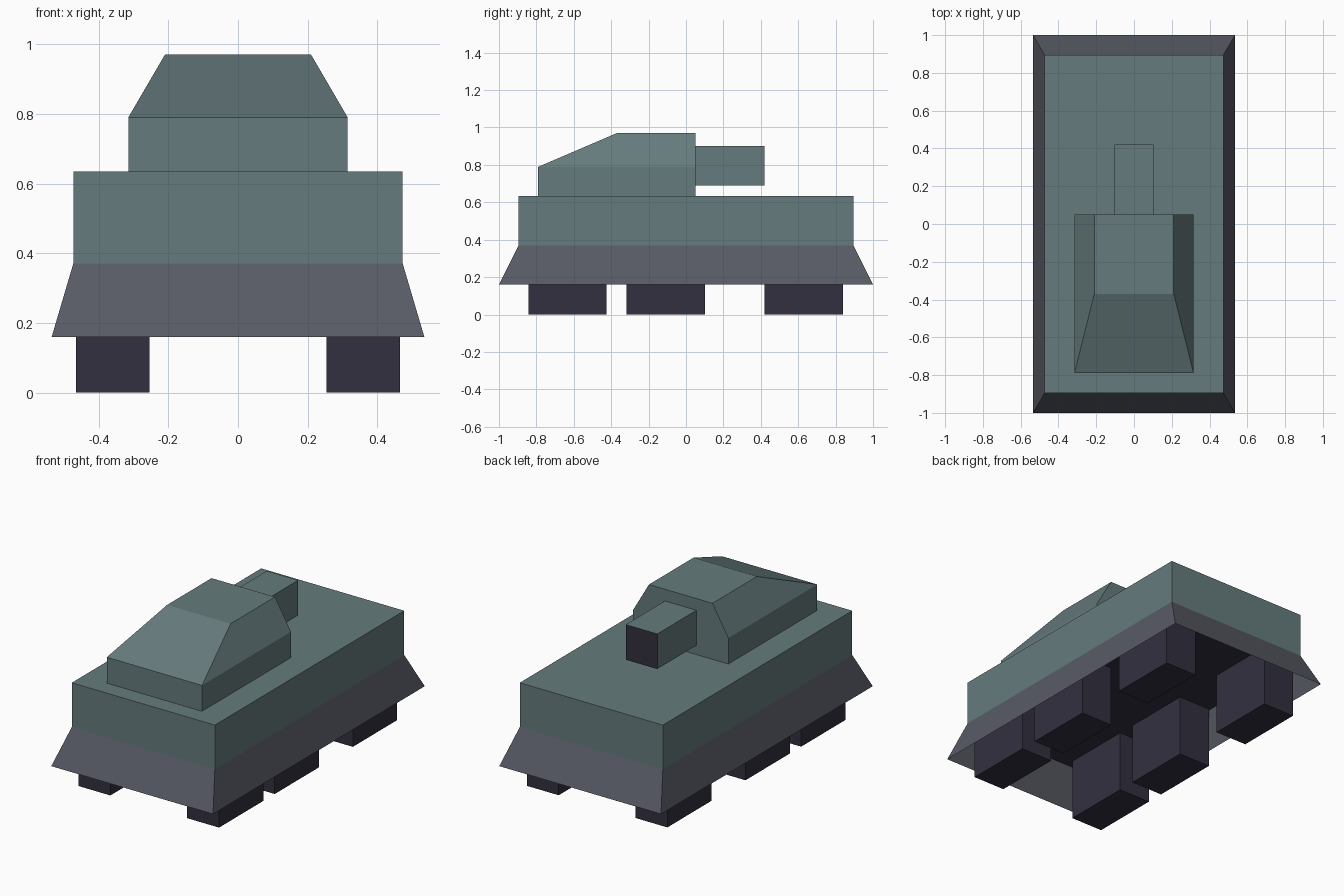
import bpy

if "Cube" in bpy.data.objects:
    bpy.data.objects.remove(bpy.data.objects["Cube"])


def srgb(code):
    vals = [int(code[i:i + 2], 16) / 255 for i in (0, 2, 4)]
    return [v / 12.92 if v <= 0.04045 else ((v + 0.055) / 1.055) ** 2.4 for v in vals] + [1.0]


def material(name, code):
    m = bpy.data.materials.new(name)
    m.diffuse_color = srgb(code)
    m.use_nodes = True
    m.node_tree.nodes["Principled BSDF"].inputs["Base Color"].default_value = m.diffuse_color
    return m


armour = material("green_grey_armour", "667B7D")
steel = material("grey_skirt", "585B65")
dark = material("dark_rubber", "32303F")


def loft(name, rings, mats, capped=True, dark_rule=None):
    """Stack rectangles (x_min, x_max, y_min, y_max, z) from bottom to top."""
    verts, faces = [], []
    for x0, x1, y0, y1, z in rings:
        verts += [(x0, y0, z), (x1, y0, z), (x1, y1, z), (x0, y1, z)]
    for r in range(len(rings) - 1):
        b = 4 * r
        faces += [(b + i, b + (i + 1) % 4, b + 4 + (i + 1) % 4, b + 4 + i) for i in range(4)]
    if capped:
        n = len(verts)
        faces += [(3, 2, 1, 0), (n - 4, n - 3, n - 2, n - 1)]
    mesh = bpy.data.meshes.new(name)
    mesh.from_pydata(verts, [], faces)
    mesh.update()
    for m in mats:
        mesh.materials.append(m)
    if dark_rule:
        for p in mesh.polygons:
            p.material_index = int(dark_rule(p.normal))
    obj = bpy.data.objects.new(name, mesh)
    bpy.context.collection.objects.link(obj)
    return obj


# Hull box with a dark belly
loft("hull", [(-0.473, 0.473, -0.895, 0.895, 0.37), (-0.473, 0.473, -0.895, 0.895, 0.635)],
     [armour, dark], dark_rule=lambda n: n.z < -0.5)

# Flared skirt, an open thin sheet around the wheels
loft("skirt", [(-0.535, 0.535, -1.0, 1.0, 0.16), (-0.473, 0.473, -0.895, 0.895, 0.37)],
     [steel], capped=False)

# Turret with sloped front and sides, upright back
loft("turret", [(-0.315, 0.315, -0.79, 0.05, 0.635),
                (-0.315, 0.315, -0.79, 0.05, 0.79),
                (-0.21, 0.21, -0.37, 0.05, 0.97)], [armour])

# Square gun barrel with a dark muzzle
loft("gun_barrel", [(-0.104, 0.104, 0.05, 0.42, 0.69), (-0.104, 0.104, 0.05, 0.42, 0.90)],
     [armour, dark], dark_rule=lambda n: n.y > 0.5)

# Three block wheels on each side
for side, x0 in (("left", -0.465), ("right", 0.254)):
    for place, y0 in (("front", -0.843), ("middle", -0.317), ("rear", 0.421)):
        loft(f"{place}_{side}_wheel",
             [(x0, x0 + 0.211, y0, y0 + 0.419, 0.0), (x0, x0 + 0.211, y0, y0 + 0.419, 0.37)], [dark])
